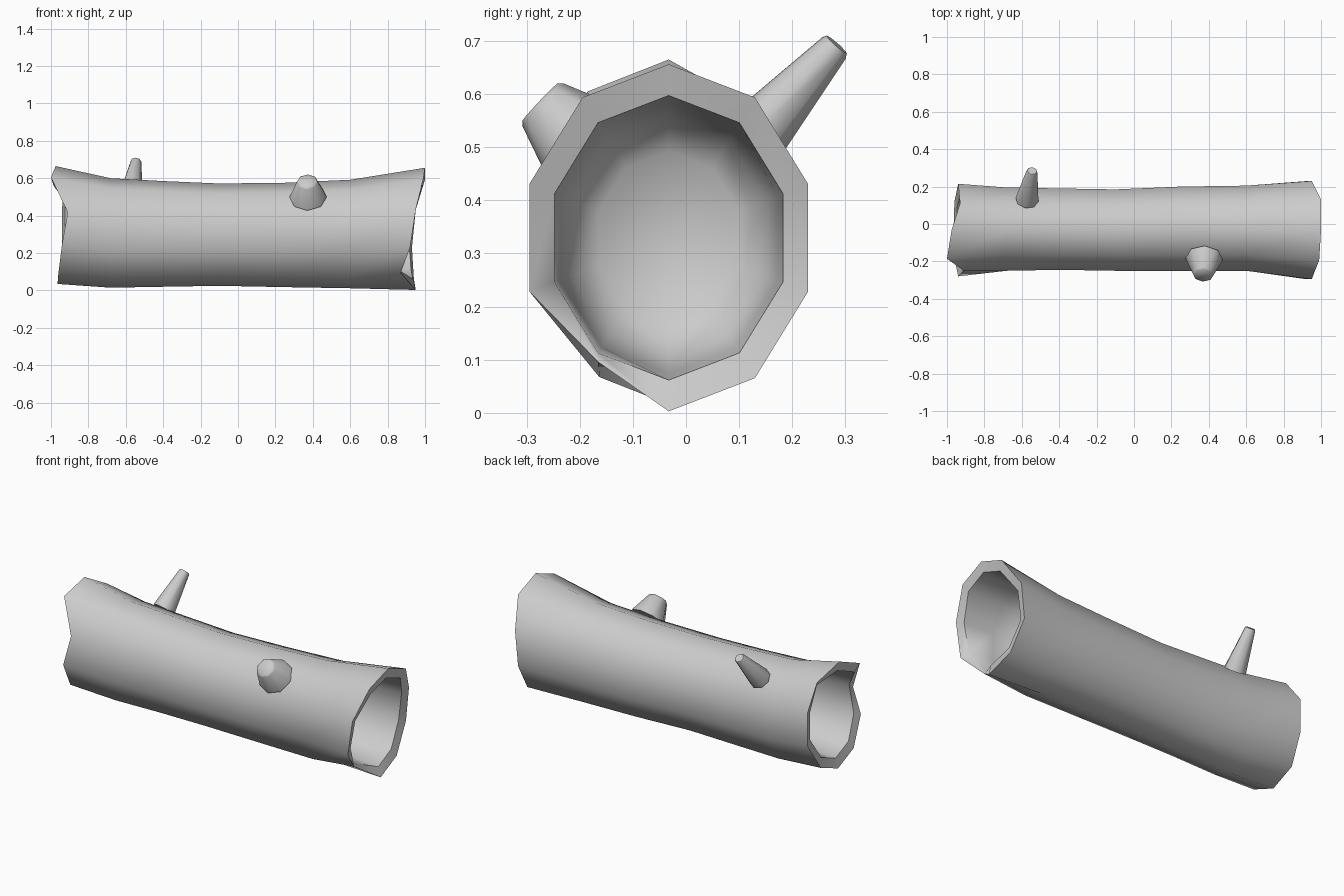
import bpy, bmesh, math
from mathutils import Vector

cube = bpy.data.objects.get("Cube")
if cube:
    bpy.data.objects.remove(cube, do_unlink=True)

grey = bpy.data.materials.new("log grey")
grey.use_nodes = True
grey.diffuse_color = (0.6, 0.6, 0.6, 1)
grey.node_tree.nodes["Principled BSDF"].inputs["Base Color"].default_value = (0.6, 0.6, 0.6, 1)

SIDES = 10


def finish(bm, name, angle):
    bmesh.ops.recalc_face_normals(bm, faces=bm.faces)
    mesh = bpy.data.meshes.new(name)
    bm.to_mesh(mesh)
    bm.free()
    mesh.materials.append(grey)
    obj = bpy.data.objects.new(name, mesh)
    bpy.context.collection.objects.link(obj)
    bpy.ops.object.select_all(action='DESELECT')
    obj.select_set(True)
    bpy.context.view_layer.objects.active = obj
    bpy.ops.object.shade_smooth_by_angle(angle=math.radians(angle))
    return obj


def oval(xs, front, back, bottom, top, scale=1.0):
    """Ten-sided ring, starting at the top and turning towards the back."""
    cy, cz = (front + back) / 2, (bottom + top) / 2
    ry = (back - front) / 2 / math.sin(math.radians(72)) * scale
    rz = (top - bottom) / 2 * scale
    return [Vector((xs[i], cy + ry * math.sin(i * math.tau / SIDES),
                    cz + rz * math.cos(i * math.tau / SIDES))) for i in range(SIDES)]


def bridge(bm, rings):
    for a, b in zip(rings, rings[1:]):
        for i in range(len(a)):
            j = (i + 1) % len(a)
            bm.faces.new((a[i], a[j], b[j], b[i]))


# Ragged rim positions, from the top round by the back
left_rim = [1.0, 1.0, .95, .93, .94, .95, .87, .92, .95, .99]
right_rim = [-.975, -.93, -.94, -.94, -.96, -.965, -.96, -.94, -.91, -1.0]
left_size = (-.295, .23, .003, .656)
right_size = (-.28, .215, .035, .665)

# Trunk sections: x, front, back, bottom, top
sections = [(-.68, -.25, .195, .015, .6), (-.4, -.245, .19, .02, .585),
            (-.1, -.25, .185, .025, .572), (.25, -.25, .2, .018, .576),
            (.6, -.25, .205, .012, .592)]


def cavity(rim, size, inward):
    """Inner rim, then the hollow narrowing to its closed end."""
    rings = [oval([x + inward * .015 for x in rim], *size, scale=.82)]
    for depth, scale in ((.2, .78), (.36, .7), (.42, .5)):
        x = (.95 - depth) * -inward
        rings.append(oval([x] * SIDES, *size, scale=scale))
    return rings


outer_right = oval(right_rim, *right_size)
outer_right[8] += Vector((0, .03, -.03))      # pushed-in split at the front
outer_right[1] += Vector((0, -.01, -.02))
outer_left = oval(left_rim, *left_size)
outer_left[6] += Vector((0, .03, .03))        # chipped lower corner

rings = list(reversed(cavity(right_rim, right_size, 1))) + [outer_right]
rings += [oval([s[0]] * SIDES, *s[1:]) for s in sections]
rings += [outer_left] + cavity(left_rim, left_size, -1)

bm = bmesh.new()
loops = [[bm.verts.new(p) for p in ring] for ring in rings]
bridge(bm, loops)
bm.faces.new(loops[0])
bm.faces.new(loops[-1])
finish(bm, "hollow_trunk", 60)


def branch(name, base, tip, r_base, r_tip, sides=8):
    """Tapered stub with a slightly softened cut end."""
    base, tip = Vector(base), Vector(tip)
    axis = (tip - base).normalized()
    turn = axis.to_track_quat('Z', 'Y')
    bm = bmesh.new()
    loops = []
    for centre, r in ((base, r_base), (tip - axis * .008, r_tip), (tip, r_tip * .85)):
        loops.append([bm.verts.new(centre + turn @ Vector(
            (r * math.cos(i * math.tau / sides), r * math.sin(i * math.tau / sides), 0)))
            for i in range(sides)])
    bridge(bm, loops)
    bm.faces.new(loops[0])
    bm.faces.new(loops[-1])
    finish(bm, name, 50)


branch("front_stump", (.375, -.185, .5), (.37, -.275, .585), .1, .056)
branch("back_branch", (-.572, .13, .52), (-.545, .284, .693), .062, .03)
